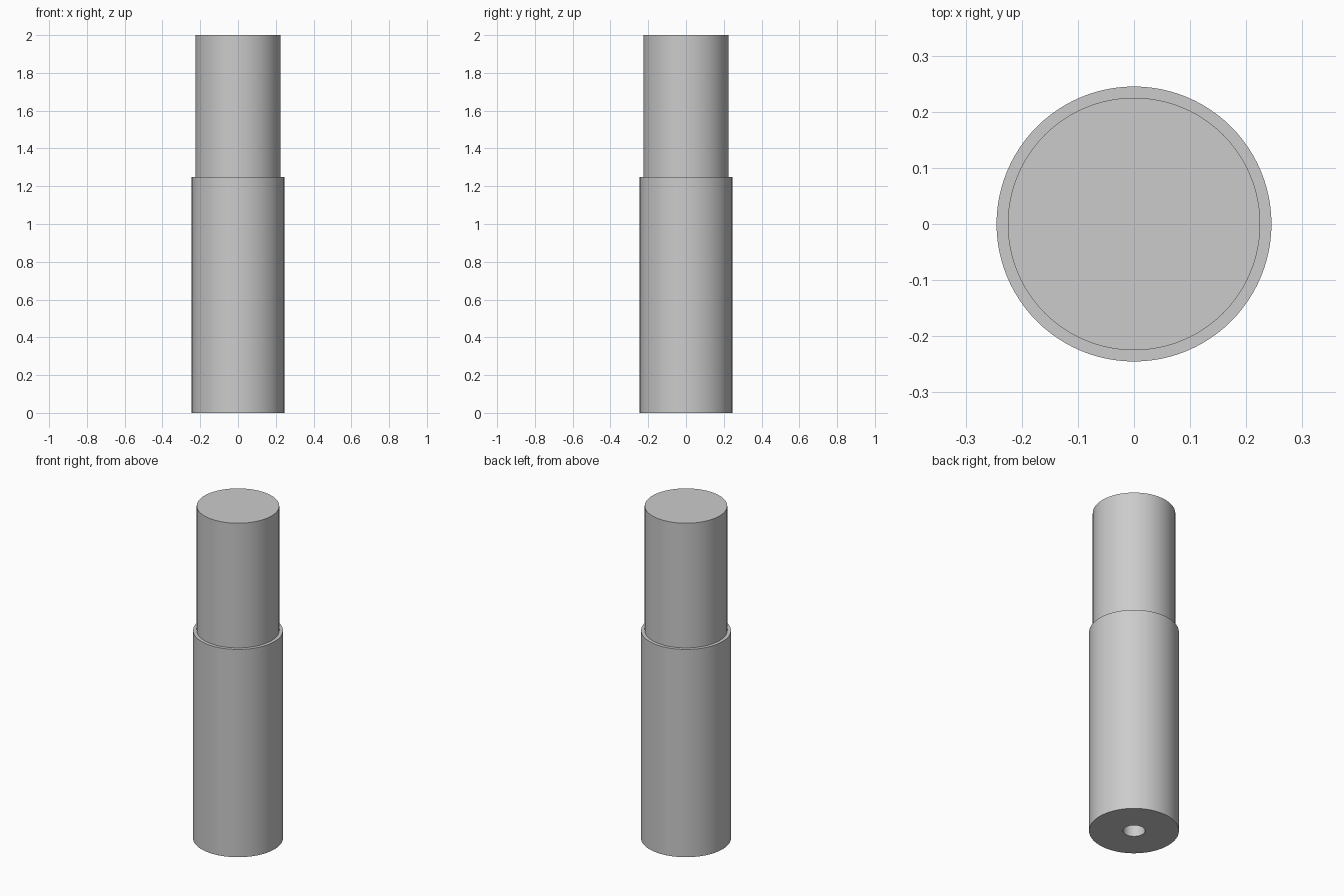
import bpy, bmesh
from math import cos, sin, tau, radians

SEGMENTS = 96

cube = bpy.data.objects.get("Cube")
if cube:
    bpy.data.objects.remove(cube, do_unlink=True)

# Single plain grey
grey = bpy.data.materials.new("plain_grey")
grey.use_nodes = True
colour = (0.6, 0.6, 0.6, 1)
grey.diffuse_color = colour
grey.node_tree.nodes["Principled BSDF"].inputs["Base Color"].default_value = colour


def lathe(name, profile, cap_start=False, cap_end=False):
    """Turn a (radius, height) profile around z, with optional flat end caps."""
    bm = bmesh.new()
    rings = [[bm.verts.new((r * cos(tau * i / SEGMENTS), r * sin(tau * i / SEGMENTS), z))
              for i in range(SEGMENTS)] for r, z in profile]
    for low, high in zip(rings, rings[1:]):
        for i in range(SEGMENTS):
            j = (i + 1) % SEGMENTS
            bm.faces.new((low[i], low[j], high[j], high[i]))
    if cap_start:
        bm.faces.new(rings[0][::-1])
    if cap_end:
        bm.faces.new(rings[-1])
    mesh = bpy.data.meshes.new(name)
    bm.to_mesh(mesh)
    bm.free()
    mesh.materials.append(grey)
    obj = bpy.data.objects.new(name, mesh)
    bpy.context.collection.objects.link(obj)
    bpy.ops.object.select_all(action='DESELECT')
    obj.select_set(True)
    bpy.context.view_layer.objects.active = obj
    bpy.ops.object.shade_smooth_by_angle(angle=radians(30))
    return obj


BODY_R, SHAFT_R, BORE_R = 0.245, 0.225, 0.06
SHOULDER, TOP, BORE_DEPTH = 1.25, 2.0, 0.8

# Wide lower body: blind bore, base, wall and shoulder ledge
lathe("lower_body", [(BORE_R, BORE_DEPTH), (BORE_R, 0), (BODY_R, 0),
                     (BODY_R, SHOULDER), (SHAFT_R, SHOULDER)], cap_start=True)

# Narrower upper shaft with a flat top
lathe("upper_shaft", [(SHAFT_R, SHOULDER), (SHAFT_R, TOP)], cap_end=True)
